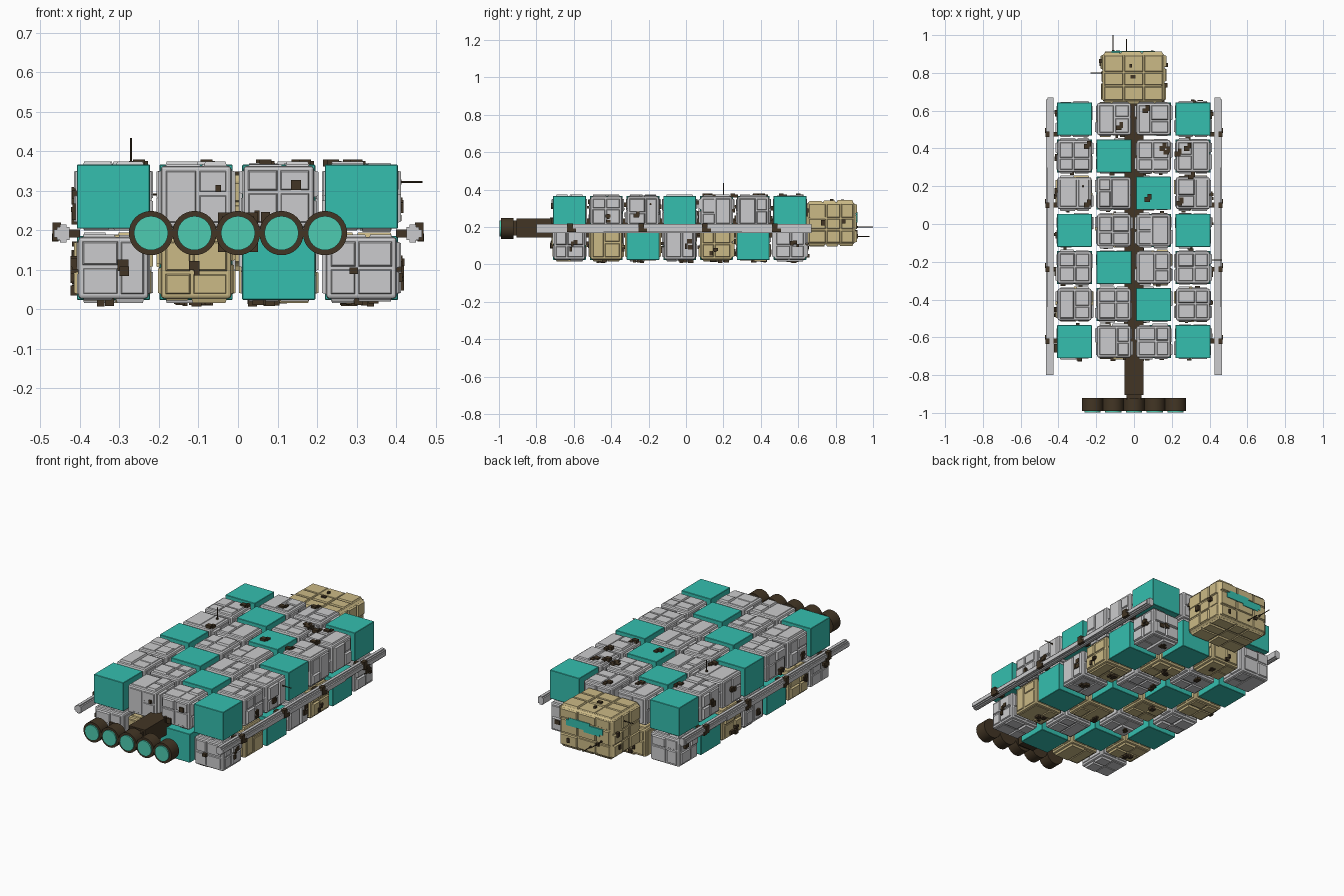
import bpy, bmesh, random
from math import pi
from mathutils import Vector, Matrix

random.seed(7)
old = bpy.data.objects.get("Cube")
if old:
    bpy.data.objects.remove(old, do_unlink=True)


def material(name, rgb):
    m = bpy.data.materials.new(name)
    m.use_nodes = True
    m.diffuse_color = (*rgb, 1)
    m.node_tree.nodes["Principled BSDF"].inputs["Base Color"].default_value = (*rgb, 1)
    return m


GREY = material("light grey", (0.60, 0.60, 0.61))
TEAL = material("teal", (0.035, 0.52, 0.43))
TAN = material("sand", (0.60, 0.49, 0.24))
DARK = material("dark brown", (0.055, 0.036, 0.018))
GLOW = material("engine green", (0.075, 0.60, 0.44))


def finish(name, bm, mat, bevel=0, segments=2):
    mesh = bpy.data.meshes.new(name)
    bm.to_mesh(mesh)
    bm.free()
    mesh.materials.append(mat)
    ob = bpy.data.objects.new(name, mesh)
    bpy.context.collection.objects.link(ob)
    if bevel:
        mod = ob.modifiers.new("Bevel", "BEVEL")
        mod.width, mod.segments = bevel, segments
    return ob


def box(bm, centre, size):
    m = Matrix.Translation(centre) @ Matrix.Diagonal((*size, 1))
    return bmesh.ops.create_cube(bm, size=1, matrix=m)["verts"]


def span(bm, x0, x1, y0, y1, z0, z1):
    box(bm, ((x0 + x1) / 2, (y0 + y1) / 2, (z0 + z1) / 2), (x1 - x0, y1 - y0, z1 - z0))


def plate(bm, centre, half, axis, sign, u, v, su, sv, height, taper=0.005):
    """Raised plate with sloping sides on one face of a block."""
    a, b = [k for k in range(3) if k != axis]
    c, s = Vector(centre), Vector((0, 0, 0))
    c[axis] += sign * (half[axis] + height / 2 - 0.002)
    c[a] += u
    c[b] += v
    s[axis], s[a], s[b] = height + 0.004, su, sv
    for vert in box(bm, c, s):
        if (vert.co[axis] - c[axis]) * sign > 0:
            for k in (a, b):
                vert.co[k] -= taper if vert.co[k] > c[k] else -taper


def panel_block(bm, centre, half, cells, tall):
    """Covers each face of a block with uneven raised panels."""
    for axis in range(3):
        a, b = [k for k in range(3) if k != axis]
        for sign in (-1, 1):
            cuts = []
            for k in (a, b):
                edge = half[k] - 0.008
                inner = [edge * (2 * i / cells - 1 + random.uniform(-0.2, 0.2) / cells * 2)
                         for i in range(1, cells)]
                cuts.append([-edge, *inner, edge])
            for i in range(cells):
                merged = cells == 2 and random.random() < 0.25
                for j in range(1 if merged else cells):
                    u0, u1 = cuts[0][i], cuts[0][i + 1]
                    v0, v1 = cuts[1][j], cuts[1][-1 if merged else j + 1]
                    plate(bm, centre, half, axis, sign, (u0 + u1) / 2, (v0 + v1) / 2,
                          u1 - u0 - 0.004, v1 - v0 - 0.004,
                          random.choice((0.003, 0.005, 0.007, tall)))


def gadgets(bm, centre, half, axis, sign, count):
    """Cluster of little boxes on one block face."""
    a, b = [k for k in range(3) if k != axis]
    u, v = (random.uniform(-0.6, 0.6) * half[k] for k in (a, b))
    for _ in range(count):
        plate(bm, centre, half, axis, sign, u + random.uniform(-0.02, 0.02),
              v + random.uniform(-0.02, 0.02), random.uniform(0.012, 0.03),
              random.uniform(0.012, 0.03), random.uniform(0.012, 0.02), 0)


def rod(bm, start, end, radius, sides=8):
    a, b = Vector(start), Vector(end)
    rot = (b - a).to_track_quat("Z", "Y").to_matrix().to_4x4()
    bmesh.ops.create_cone(bm, cap_ends=True, segments=sides, radius1=radius, radius2=radius,
                          depth=(b - a).length, matrix=Matrix.Translation((a + b) / 2) @ rot)


# Two layers of container blocks in a repeating three-colour diagonal
blocks = {k: bmesh.new() for k in ("grey", "sand", "teal")}
panels = {k: bmesh.new() for k in ("grey", "sand")}
details = bmesh.new()
plain = (0.0925, 0.0875, 0.081)
padded = Vector((0.089, 0.084, 0.078))
layers = ((0.105, ("grey", "sand", "teal")), (0.285, ("teal", "grey", "grey")))
for z, pattern in layers:
    for col in range(4):
        for row in range(7):
            c = Vector((-0.315 + 0.209 * col, -0.623 + 0.1965 * row, z))
            kind = pattern[(col + row) % 3]
            if kind == "teal":
                box(blocks[kind], c, [2 * h for h in plain])
                continue
            box(blocks[kind], c, 2 * padded)
            panel_block(panels[kind], c, padded, 2, 0.011)
            # Gadgets on exposed sides
            if col in (0, 3) and random.random() < 0.8:
                gadgets(details, c, padded, 0, 1 if col else -1, 3)
            if row in (0, 6) and random.random() < 0.5:
                gadgets(details, c, padded, 1, 1 if row else -1, 2)
            if z < 0.2 and random.random() < 0.5:
                gadgets(details, c, padded, 2, -1, 3)
            gadgets(details, c, padded, 1, random.choice((-1, 1)), 1)

# Gadgets on the roof
for x, y in ((0.06, 0.6), (-0.08, 0.51), (0.15, 0.4), (0.17, 0.38), (0.23, 0.37), (0.28, 0.4),
             (-0.25, 0.41), (0.3, 0.25), (0.24, 0.11), (-0.25, 0.1), (0.07, 0.13)):
    box(details, (x, y, 0.37), (0.03, 0.025, 0.018))
    box(details, (x + 0.012, y + 0.014, 0.367), (0.02, 0.03, 0.016))

finish("teal_containers", blocks["teal"], TEAL, 0.002, 1)
for kind, mat in (("grey", GREY), ("sand", TAN)):
    finish(kind + "_containers", blocks[kind], mat, 0.008)
    finish(kind + "_container_panels", panels[kind], mat)

# Spine running through the middle
bm = bmesh.new()
span(bm, -0.05, 0.05, -0.905, 0.66, 0.145, 0.245)
finish("spine", bm, DARK)

# Engines with glowing nozzles
bells, glows = bmesh.new(), bmesh.new()
for i in range(-2, 3):
    x = 0.11 * i
    rod(bells, (x, -0.99, 0.193), (x, -0.922, 0.193), 0.056, 32)
    rod(glows, (x, -0.998, 0.193), (x, -0.985, 0.193), 0.043, 32)
span(bells, -0.04, 0.04, -0.93, -0.9, 0.155, 0.235)
for name, part, mat in (("engines", bells, DARK), ("engine_nozzles", glows, GLOW)):
    ob = finish(name, part, mat)
    for p in ob.data.polygons:
        p.use_smooth = abs(p.normal.y) < 0.5
    ob.data.set_sharp_from_angle(angle=pi / 6)

# Side rails with overlapping outer strips
rails = bmesh.new()
for s in (-1, 1):
    box(rails, (s * 0.442, -0.065, 0.192), (0.032, 1.47, 0.034))
    box(rails, (s * 0.442, -0.065, 0.192), (0.016, 1.47, 0.046))
    box(rails, (s * 0.46, -0.62, 0.192), (0.01, 0.36, 0.02))
    box(rails, (s * 0.46, -0.07, 0.188), (0.012, 0.74, 0.024))
    box(rails, (s * 0.46, 0.48, 0.192), (0.01, 0.36, 0.02))
    for y in (-0.62, -0.24, 0.1, 0.475):
        box(details, (s * 0.458, y, 0.197), (0.022, 0.03, 0.045))
        box(details, (s * 0.462, y + 0.02, 0.182), (0.016, 0.025, 0.02))
        box(details, (s * 0.415, y, 0.192), (0.03, 0.025, 0.02))
finish("side_rails", rails, GREY)

# Command cabin
cabin, cabin_panels = bmesh.new(), bmesh.new()
c, half = Vector((-0.003, 0.775, 0.22)), Vector((0.165, 0.13, 0.114))
box(cabin, c, 2 * half)
panel_block(cabin_panels, c, half, 3, 0.009)
finish("cabin", cabin, TAN, 0.02, 3)
finish("cabin_panels", cabin_panels, TAN)

# Cabin window strips on the rear face
bm = bmesh.new()
for x, w, z, h in ((-0.003, 0.23, 0.252, 0.032), (0.03, 0.13, 0.266, 0.03), (-0.05, 0.1, 0.24, 0.03)):
    box(bm, (x, 0.912, z), (w, 0.008, h))
finish("cabin_window", bm, TEAL)

# Cabin gadgets
for axis, sign in ((0, 1), (0, -1), (1, 1), (2, 1)):
    for _ in range(2):
        gadgets(details, c, half, axis, sign, 1)
finish("gadgets", details, DARK)

# Antennas
bm = bmesh.new()
for start, end in (((-0.11, 0.9, 0.2), (-0.11, 1.0, 0.2)), ((-0.04, 0.9, 0.15), (-0.04, 0.98, 0.15)),
                   ((-0.16, 0.8, 0.29), (-0.23, 0.8, 0.29)), ((-0.27, 0.2, 0.36), (-0.27, 0.2, 0.434)),
                   ((0.4, -0.19, 0.322), (0.466, -0.19, 0.322))):
    rod(bm, start, end, 0.0025)
    rod(bm, start, Vector(start).lerp(Vector(end), 0.2), 0.006)
finish("antennas", bm, DARK)
